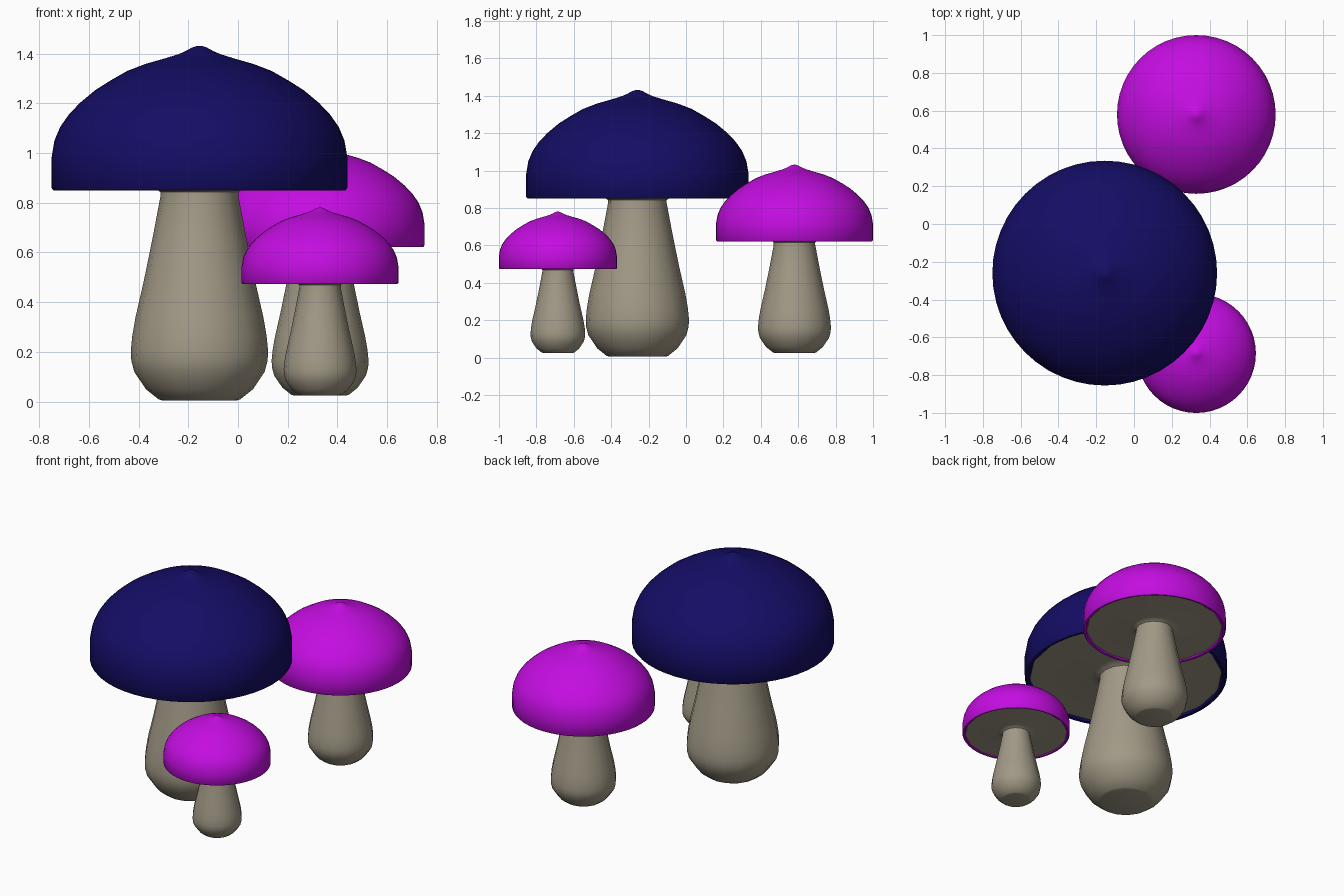
import bpy, bmesh, math

if "Cube" in bpy.data.objects:
    bpy.data.objects.remove(bpy.data.objects["Cube"])

# (radius, height) profiles of the large mushroom, measured from its base
CAP = [(0.56, 0.862), (0.57, 0.848), (0.587, 0.845), (0.595, 0.855), (0.595, 0.975),
       (0.583, 1.045), (0.56, 1.10), (0.525, 1.15), (0.48, 1.197), (0.42, 1.247),
       (0.36, 1.285), (0.29, 1.325), (0.217, 1.353), (0.14, 1.375), (0.085, 1.392),
       (0.055, 1.405), (0.03, 1.419), (0.012, 1.425), (0, 1.426)]
STEM = [(0, 0), (0.15, 0), (0.165, 0.005), (0.215, 0.045), (0.262, 0.115), (0.274, 0.16),
        (0.276, 0.2), (0.27, 0.26), (0.257, 0.335), (0.225, 0.475), (0.19, 0.645),
        (0.157, 0.82), (0.157, 0.838), (0.175, 0.85), (0.21, 0.857), (0.567, 0.857)]


def material(name, color):
    mat = bpy.data.materials.new(name)
    mat.diffuse_color = (*color, 1)
    mat.use_nodes = True
    mat.node_tree.nodes["Principled BSDF"].inputs["Base Color"].default_value = mat.diffuse_color
    return mat


def lathe(name, profile, sides, loc, scale, mat):
    bm = bmesh.new()
    rings = []
    for r, z in profile:
        if r == 0:
            rings.append([bm.verts.new((0, 0, z))] * sides)
        else:
            rings.append([bm.verts.new((r * math.cos(a), r * math.sin(a), z))
                          for a in (2 * math.pi * i / sides for i in range(sides))])
    for lo, hi in zip(rings, rings[1:]):
        for i in range(sides):
            j = (i + 1) % sides
            bm.faces.new(dict.fromkeys((lo[i], lo[j], hi[j], hi[i])))
    bmesh.ops.recalc_face_normals(bm, faces=bm.faces)
    # open profiles: make sure the surface faces outwards / downwards
    probe = max(bm.faces, key=lambda f: abs(f.normal.z))
    if (probe.normal.z > 0) != (profile is CAP):
        bmesh.ops.reverse_faces(bm, faces=bm.faces)
    mesh = bpy.data.meshes.new(name)
    bm.to_mesh(mesh)
    bm.free()
    mesh.materials.append(mat)
    obj = bpy.data.objects.new(name, mesh)
    bpy.context.collection.objects.link(obj)
    obj.location = loc
    obj.scale = (scale,) * 3
    bpy.ops.object.select_all(action='DESELECT')
    obj.select_set(True)
    bpy.context.view_layer.objects.active = obj
    bpy.ops.object.shade_smooth_by_angle(angle=math.radians(40))


navy = material("navy", (0.007, 0.004, 0.13))
magenta = material("magenta", (0.55, 0.004, 0.75))
beige = material("beige", (0.36, 0.32, 0.24))

# Three mushrooms: same shape at three sizes, stem carries the gill disc
for size, loc, scale, color in [("large", (-0.155, -0.26, 0.005), 1.0, navy),
                                ("medium", (0.33, 0.58, 0.025), 0.706, magenta),
                                ("small", (0.33, -0.685, 0.025), 0.53, magenta)]:
    lathe(size + "_cap", CAP, 48, loc, scale, color)
    lathe(size + "_stem", STEM, 16, loc, scale, beige)
